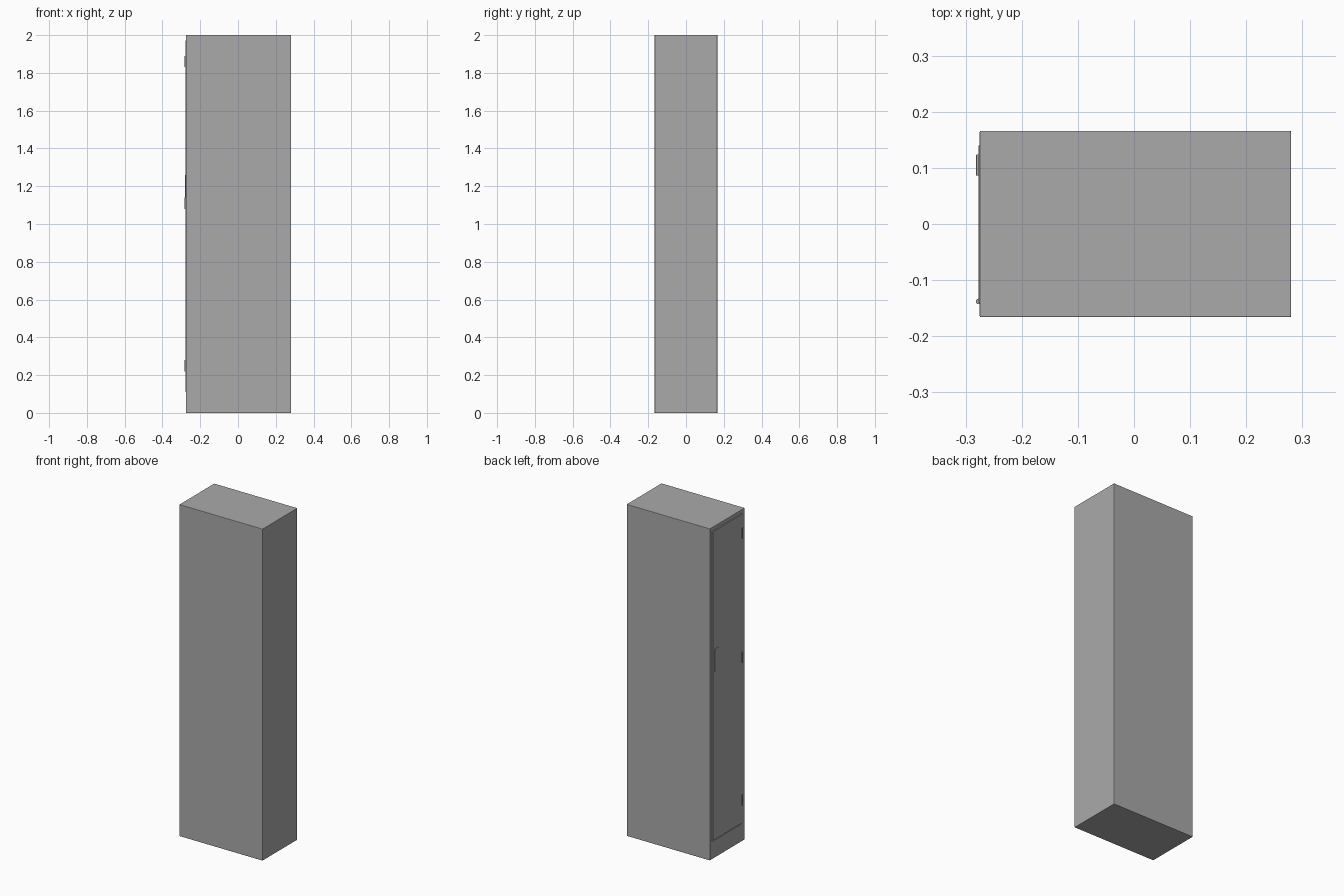
import bpy

if "Cube" in bpy.data.objects:
    bpy.data.objects.remove(bpy.data.objects["Cube"])

# Single painted-metal colour
grey = bpy.data.materials.new("grey metal")
grey.diffuse_color = (0.4, 0.4, 0.4, 1)
grey.use_nodes = True
grey.node_tree.nodes["Principled BSDF"].inputs["Base Color"].default_value = grey.diffuse_color


def box(name, x, y, z, bevel=0.0):
    """Box from (min, max) ranges on each axis, with optional edge bevel."""
    bpy.ops.mesh.primitive_cube_add(
        size=1, location=[(a + b) / 2 for a, b in (x, y, z)])
    o = bpy.context.object
    o.name = name
    o.scale = [b - a for a, b in (x, y, z)]
    bpy.ops.object.transform_apply(location=False, rotation=False, scale=True)
    o.data.materials.append(grey)
    if bevel:
        m = o.modifiers.new("bevel", 'BEVEL')
        m.width = bevel
        m.segments = 2
        bpy.ops.object.modifier_apply(modifier=m.name)
    return o


# Cabinet with a shallow door opening in the -x face
body = box("cabinet_body", (-0.275, 0.28), (-0.166, 0.166), (0, 2), 0.002)
cutter = box("door_opening_cutter", (-0.3, -0.265), (-0.143, 0.143), (0.106, 1.976))
cut = body.modifiers.new("opening", 'BOOLEAN')
cut.operation = 'DIFFERENCE'
cut.object = cutter
cut.solver = 'EXACT'
bpy.context.view_layer.objects.active = body
bpy.ops.object.modifier_apply(modifier=cut.name)
bpy.data.objects.remove(cutter)

# Door panel standing slightly proud of the frame
box("door", (-0.266, -0.2775)[::-1], (-0.14, 0.14), (0.11, 1.972), 0.0008)

# Handle plate on the opening side
box("handle", (-0.2815, -0.272), (0.086, 0.124), (1.12, 1.26), 0.0015)

# Hinge barrels
for i, z in enumerate((0.25, 1.11, 1.86)):
    bpy.ops.mesh.primitive_cylinder_add(
        vertices=16, radius=0.005, depth=0.06, location=(-0.277, -0.138, z))
    h = bpy.context.object
    h.name = f"hinge_{i + 1}"
    h.data.materials.append(grey)
    bpy.ops.object.shade_smooth_by_angle()
